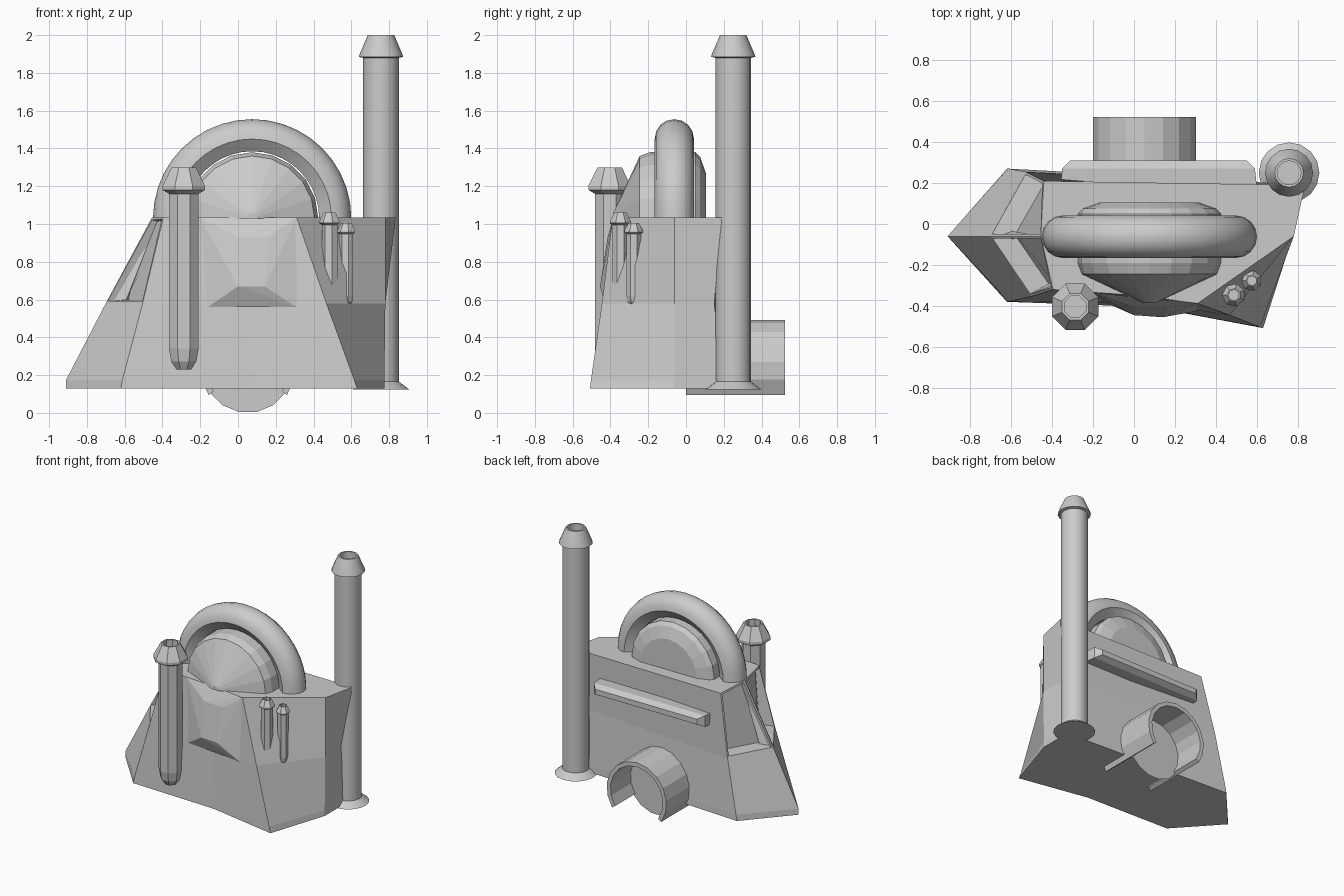
import bpy, bmesh
from math import sin, cos, radians, pi
from mathutils import Vector

if "Cube" in bpy.data.objects:
    bpy.data.objects.remove(bpy.data.objects["Cube"])


def finish(name, bm, smooth=False):
    bmesh.ops.remove_doubles(bm, verts=bm.verts, dist=1e-5)
    bmesh.ops.recalc_face_normals(bm, faces=bm.faces)
    me = bpy.data.meshes.new(name)
    bm.to_mesh(me)
    bm.free()
    ob = bpy.data.objects.new(name, me)
    bpy.context.collection.objects.link(ob)
    if smooth:
        bpy.ops.object.select_all(action='DESELECT')
        ob.select_set(True)
        bpy.context.view_layer.objects.active = ob
        bpy.ops.object.shade_smooth_by_angle(angle=radians(35))
    return ob


def lathe(name, profile, n, loc, axis='Z', start=0, end=360, closed=False, smooth=False):
    """Revolve (radius, height) points around an axis, fully or over an arc."""
    bm = bmesh.new()
    full = end - start == 360
    rings = []
    for i in range(n if full else n + 1):
        a = radians(start + (end - start) * i / n)
        ring = []
        for r, h in profile:
            p = (r * cos(a), r * sin(a), h) if axis == 'Z' else (r * cos(a), h, r * sin(a))
            ring.append(bm.verts.new([p[k] + loc[k] for k in range(3)]))
        rings.append(ring)
    m = len(profile)
    for i in range(n):
        a, b = rings[i], rings[(i + 1) % len(rings)]
        for j in range(m if closed else m - 1):
            k = (j + 1) % m
            bm.faces.new((a[j], b[j], b[k], a[k]))
    if closed and not full:
        bm.faces.new(rings[0])
        bm.faces.new(rings[-1])
    return finish(name, bm, smooth)


def hull(name, pts):
    bm = bmesh.new()
    for p in pts:
        bm.verts.new(p)
    bmesh.ops.convex_hull(bm, input=bm.verts)
    bmesh.ops.dissolve_limit(bm, angle_limit=radians(1), verts=bm.verts, edges=bm.edges)
    return finish(name, bm)


# Main body: stacked outlines (left tip, front x3, right, back right, back left)
base = [(-.91, -.06), (-.62, -.38), (.08, -.405), (.63, -.508), (.775, -.06), (.775, .195), (-.62, .27)]
levels = [
    (.13, base),
    (.175, [(-.91, -.06), (-.612, -.378), (.08, -.403), (.615, -.503), (.775, -.06), (.775, .192), (-.612, .27)]),
    (.58, [(-.70, -.06), (-.505, -.355), (.06, -.385), (.468, -.445), (.78, -.06), (.765, .15), (-.53, .255)]),
    (1.035, [(-.455, -.06), (-.395, -.32), (.03, -.35), (.31, -.388), (.78, -.06), (.835, .19), (-.44, .21)]),
]
bm = bmesh.new()
rings = [[bm.verts.new((x, y, z)) for x, y in pts] for z, pts in levels]
windows = []
for lv in range(3):
    a, b = rings[lv], rings[lv + 1]
    for i in range(7):
        j = (i + 1) % 7
        f = bm.faces.new((a[i], a[j], b[j], b[i]))
        if lv == 2 and i in (0, 6):
            windows.append(f)
bm.faces.new(rings[0][::-1])
bm.faces.new(rings[-1])
bmesh.ops.recalc_face_normals(bm, faces=bm.faces)
# Recessed windows in the two left faces, with a ledge at the bottom
bmesh.ops.inset_individual(bm, faces=windows, thickness=.018)
bmesh.ops.inset_individual(bm, faces=windows, thickness=.01)
for f in windows:
    inward = -Vector((f.normal.x, f.normal.y, 0)).normalized()
    for v in f.verts:
        v.co += inward * (.10 if v.co.z < .8 else .03)
finish("body", bm)

# Raised front panel and rear slat
hull("front_panel",
     [(x, y, z) for x, y, z in ((-.2, -.335, 1.034), (.31, -.385, 1.034), (-.16, -.375, .56), (.31, -.425, .56),
                                (0, -.405, .93), (.16, -.415, .93), (0, -.445, .67), (.14, -.455, .67))])
hull("rear_slat",
     [(x, y, .82 + s * h) for y, h, x0, x1 in ((.18, .04, -.36, .6), (.27, .043, -.35, .59), (.31, .02, -.31, .55))
      for x in (x0, x1) for s in (-1, 1)])

# Half dome lying along y, with a cone front and a flat back
lathe("dome", [(0, -.385), (.03, -.385), (.33, -.245), (.35, -.19), (.35, .05), (.325, .075), (.24, .105), (0, .105)],
      10, (.075, 0, 1.03), 'Y', 0, 180)

# Half ring arching over the dome: round outside, chamfered inside
tube = [(.42 + .105 * cos(t), .104 * sin(t)) for t in [(k - 4) * pi / 8 for k in range(9)]]
lathe("ring", tube + [(.355, .055), (.355, -.055)], 20, (.075, -.062, 1.03), 'Y', 0, 180, closed=True, smooth=True)

# Rear duct: open arch around a closing disc
lathe("rear_duct", [(.253, 0), (.253, .523), (.222, .523), (.222, 0)], 12, (.052, 0, .24), 'Y', -35, 215, closed=True)
lathe("duct_disc", [(0, .28), (.24, .28)], 16, (.052, 0, .24), 'Y', 11.25, 371.25)

# Tall chimney with a flared foot and an open cap
lathe("tall_chimney",
      [(0, .125), (.148, .125), (.095, .165), (.095, 1.88), (.117, 1.885), (.113, 1.9), (.07, 2.0),
       (.058, 2.0), (.058, 1.9), (0, 1.9)], 16, (.757, .25, 0), smooth=True)


# Smaller wall pipes: sides, position, bottom, top, shaft radius, cap radius
def wall_pipe(name, n, x, y, z0, z1, r, rc):
    c = rc * .85
    lathe(name, [(0, z0), (r * .5, z0), (r * .85, z0 + r * .5), (r, z0 + r * 1.3), (r, z1 - c * 1.35),
                 (rc, z1 - c * 1.15), (rc, z1 - c * .95), (rc * .57, z1), (rc * .46, z1),
                 (rc * .46, z1 - c), (0, z1 - c)],
          n, (x, y, 0), start=180 / n, end=360 + 180 / n)


wall_pipe("front_pipe", 8, -.287, -.404, .23, 1.30, .085, .122)
wall_pipe("small_pipe_1", 7, .487, -.347, .62, 1.06, .043, .057)
wall_pipe("small_pipe_2", 7, .575, -.277, .57, 1.005, .039, .05)
